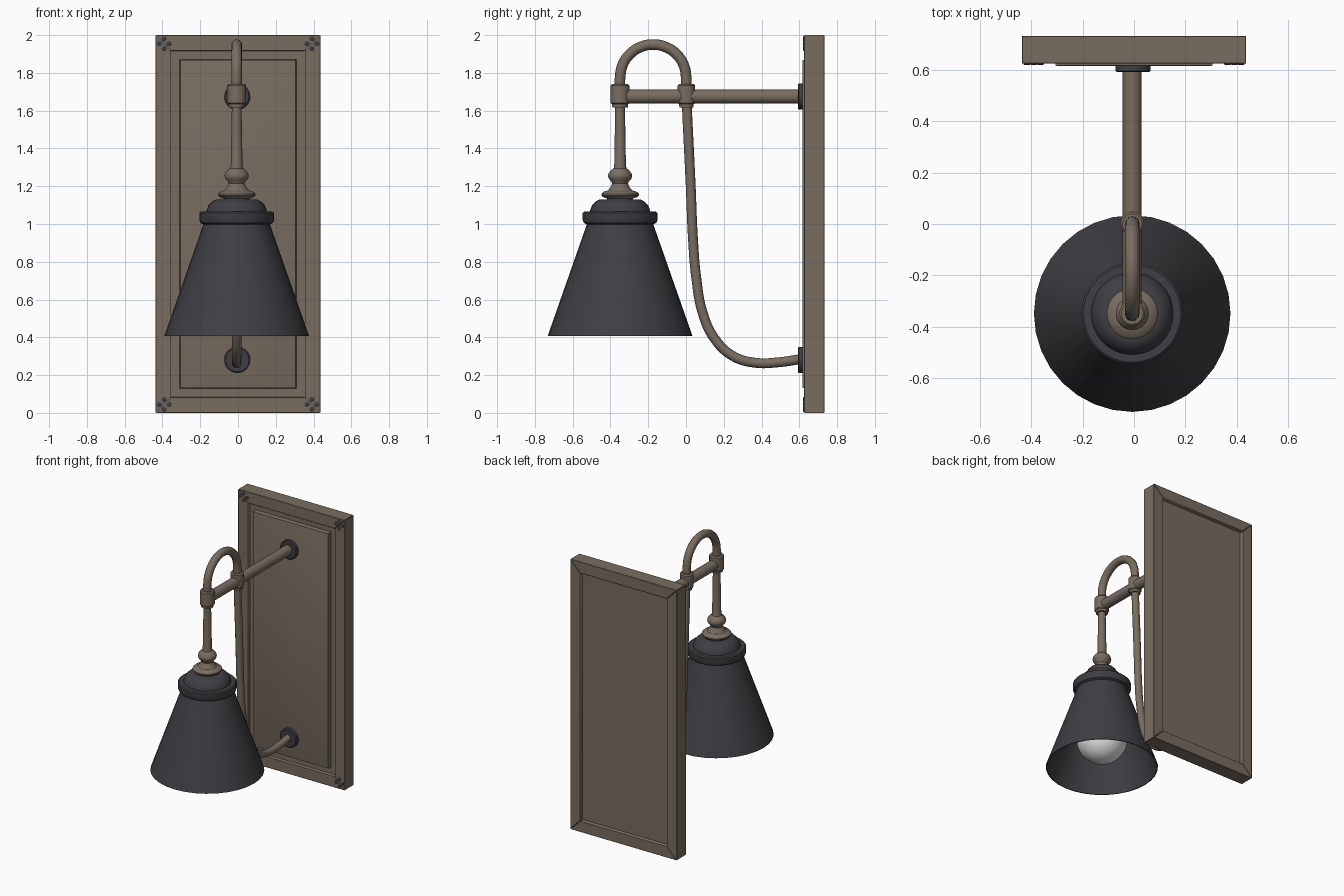
import bpy, bmesh, math
from mathutils import Vector, Matrix

if "Cube" in bpy.data.objects:
    bpy.data.objects.remove(bpy.data.objects["Cube"])

CX, SY = -0.007, -0.349          # lamp axis x, shade axis y
PB, PF = 0.732, 0.625            # back plate rear and front y


def mat(name, rgb):
    m = bpy.data.materials.new(name)
    m.diffuse_color = (*rgb, 1)
    m.use_nodes = True
    m.node_tree.nodes["Principled BSDF"].inputs["Base Color"].default_value = m.diffuse_color
    return m


BRONZE = mat("bronze_brown", (0.19, 0.152, 0.118))
DARK = mat("charcoal", (0.05, 0.049, 0.057))
WHITE = mat("bulb_white", (0.8, 0.8, 0.8))


def finish(obj, material, angle=35):
    obj.data.materials.clear()
    obj.data.materials.append(material)
    bpy.ops.object.select_all(action='DESELECT')
    obj.select_set(True)
    bpy.context.view_layer.objects.active = obj
    bpy.ops.object.shade_smooth_by_angle(angle=math.radians(angle))
    return obj


def from_bmesh(name, bm, material):
    bmesh.ops.recalc_face_normals(bm, faces=bm.faces)
    me = bpy.data.meshes.new(name)
    bm.to_mesh(me)
    bm.free()
    obj = bpy.data.objects.new(name, me)
    bpy.context.collection.objects.link(obj)
    return finish(obj, material)


def lathe(name, profile, loc, material, along_y=False, n=32):
    """Revolve (radius, height) points; along_y maps height to +y."""
    bm = bmesh.new()
    rings = []
    for r, h in profile:
        if r == 0:
            rings.append([bm.verts.new((0, 0, h))])
        else:
            rings.append([bm.verts.new((r * math.cos(2 * math.pi * i / n),
                                        r * math.sin(2 * math.pi * i / n), h)) for i in range(n)])
    for a, b in zip(rings, rings[1:]):
        for i in range(n):
            j = (i + 1) % n
            if len(a) == 1:
                bm.faces.new((a[0], b[j], b[i]))
            elif len(b) == 1:
                bm.faces.new((a[i], a[j], b[0]))
            else:
                bm.faces.new((a[i], a[j], b[j], b[i]))
    if along_y:
        bm.transform(Matrix.Rotation(-math.pi / 2, 4, 'X'))
    bm.transform(Matrix.Translation(loc))
    return from_bmesh(name, bm, material)


def tube(name, yz, radius, material):
    """Round tube through points in the lamp's middle plane."""
    cu = bpy.data.curves.new(name, 'CURVE')
    cu.dimensions = '3D'
    cu.bevel_depth, cu.bevel_resolution, cu.resolution_u = radius, 4, 6
    cu.use_fill_caps = True
    sp = cu.splines.new('BEZIER')
    sp.bezier_points.add(len(yz) - 1)
    for p, (y, z) in zip(sp.bezier_points, yz):
        p.co = (CX, y, z)
        p.handle_left_type = p.handle_right_type = 'AUTO'
    obj = bpy.data.objects.new(name, cu)
    bpy.context.collection.objects.link(obj)
    bpy.ops.object.select_all(action='DESELECT')
    obj.select_set(True)
    bpy.context.view_layer.objects.active = obj
    bpy.ops.object.convert(target='MESH')
    return finish(bpy.context.view_layer.objects.active, material)


# back plate: four mitred frame bars
W, FW = 0.437, 0.083
outer = [Vector(c) for c in ((-W, 0), (W, 0), (W, 2), (-W, 2))]
inner = [Vector(c) for c in ((-W + FW, FW), (W - FW, FW), (W - FW, 2 - FW), (-W + FW, 2 - FW))]
for i, side in enumerate(("bottom", "right", "top", "left")):
    j = (i + 1) % 4
    gap = (outer[j] - outer[i]).normalized() * 0.0012
    quad = [outer[i] + gap, outer[j] - gap, inner[j] - gap, inner[i] + gap]
    bm = bmesh.new()
    front = [bm.verts.new((p.x, PF, p.y)) for p in quad]
    back = [bm.verts.new((p.x, PB, p.y)) for p in quad]
    bm.faces.new(front)
    bm.faces.new(back[::-1])
    for k in range(4):
        m = (k + 1) % 4
        bm.faces.new((front[k], back[k], back[m], front[m]))
    bmesh.ops.bevel(bm, geom=bm.edges[:], offset=0.002, segments=1, affect='EDGES')
    from_bmesh("frame_" + side, bm, BRONZE)

# inset panel: recessed edge with a raised field
bm = bmesh.new()
loops = []
for ins, y in ((FW - 0.004, 0.705), (FW - 0.004, 0.648), (0.128, 0.648), (0.132, 0.618), (0.137, 0.616)):
    loops.append([bm.verts.new((x, y, z)) for x, z in
                  ((-W + ins, ins), (W - ins, ins), (W - ins, 2 - ins), (-W + ins, 2 - ins))])
for a, b in zip(loops, loops[1:]):
    for k in range(4):
        m = (k + 1) % 4
        bm.faces.new((a[k], a[m], b[m], b[k]))
bm.faces.new(loops[0])
bm.faces.new(loops[-1])
from_bmesh("raised_panel", bm, BRONZE)

# corner studs, four in each corner
for sx in (-1, 1):
    for z in (0.045, 1.955):
        for k in range(4):
            a = k * math.pi / 2
            lathe("corner_stud", [(0, 0), (0.009, 0), (0.0135, 0.003), (0.0135, 0.008), (0, 0.008)],
                  (sx * 0.391 + 0.026 * math.cos(a), 0.619, z + 0.026 * math.sin(a)), DARK, True, 12)

# wall rosettes
for name, z in (("upper_rosette", 1.675), ("lower_rosette", 0.28)):
    lathe(name, [(0, 0), (0.062, 0), (0.069, 0.005), (0.069, 0.03), (0, 0.03)],
          (CX + 0.003, 0.592, z), DARK, True)

# horizontal arm
lathe("arm", [(0, 0), (0.037, 0), (0.037, 0.95), (0, 0.95)], (CX, SY, 1.675), BRONZE, True, 24)

# arch over the arm
cy, rad = -0.174, 0.175
arch = [(cy - rad, 1.70)]
arch += [(cy - rad * math.cos(math.pi * t / 8), 1.775 + rad * math.sin(math.pi * t / 8)) for t in range(9)]
arch.append((cy + rad, 1.70))
tube("arch", arch, 0.028, BRONZE)

# long curved brace to the lower rosette
tube("curved_brace", [(0.002, 1.68), (0.008, 1.55), (0.025, 1.2), (0.037, 0.92), (0.055, 0.71), (0.088, 0.53),
                      (0.15, 0.395), (0.25, 0.3), (0.37, 0.265), (0.49, 0.268), (0.61, 0.285)], 0.026, BRONZE)

# collars on the arm
for name, y, r in (("front_collar", SY, 0.05), ("rear_collar", 0.002, 0.046)):
    lathe(name, [(0, 1.618), (r - 0.009, 1.618), (r - 0.007, 1.634), (r, 1.64), (r, 1.733),
                 (r - 0.008, 1.741), (0, 1.741)], (CX, y, 0), BRONZE)

# drop stem with turned ball and flange
lathe("stem", [(0, 1.65), (0.026, 1.65), (0.026, 1.6), (0.031, 1.31), (0.034, 1.295), (0.048, 1.285),
               (0.061, 1.268), (0.064, 1.255), (0.060, 1.24), (0.046, 1.225), (0.042, 1.215),
               (0.047, 1.2), (0.064, 1.178), (0.09, 1.17), (0.099, 1.16), (0.099, 1.152),
               (0.09, 1.142), (0.068, 1.135), (0.068, 1.12), (0, 1.12)], (CX, SY, 0), BRONZE)

# shade: cap, rolled band and cone, with an inner wall
lathe("shade", [(0, 1.13), (0.108, 1.13), (0.128, 1.12), (0.148, 1.1), (0.158, 1.075), (0.160, 1.065),
                (0.190, 1.065), (0.198, 1.058), (0.198, 1.022), (0.192, 1.006), (0.176, 0.998),
                (0.383, 0.408), (0.377, 0.408), (0.168, 1.0), (0.14, 1.08), (0, 1.11)], (CX, SY, 0), DARK)

# socket and bulb
lathe("socket", [(0, 1.11), (0.07, 1.11), (0.07, 0.9), (0, 0.9)], (CX, SY, 0), DARK)
R, zc = 0.175, 0.628
bulb = [(0, zc - R)]
bulb += [(R * math.sin(math.pi * t / 16), zc - R * math.cos(math.pi * t / 16)) for t in range(1, 13)]
bulb += [(0.085, 0.8), (0.062, 0.85), (0.06, 0.91), (0, 0.91)]
lathe("bulb", bulb, (CX, SY, 0), WHITE)
